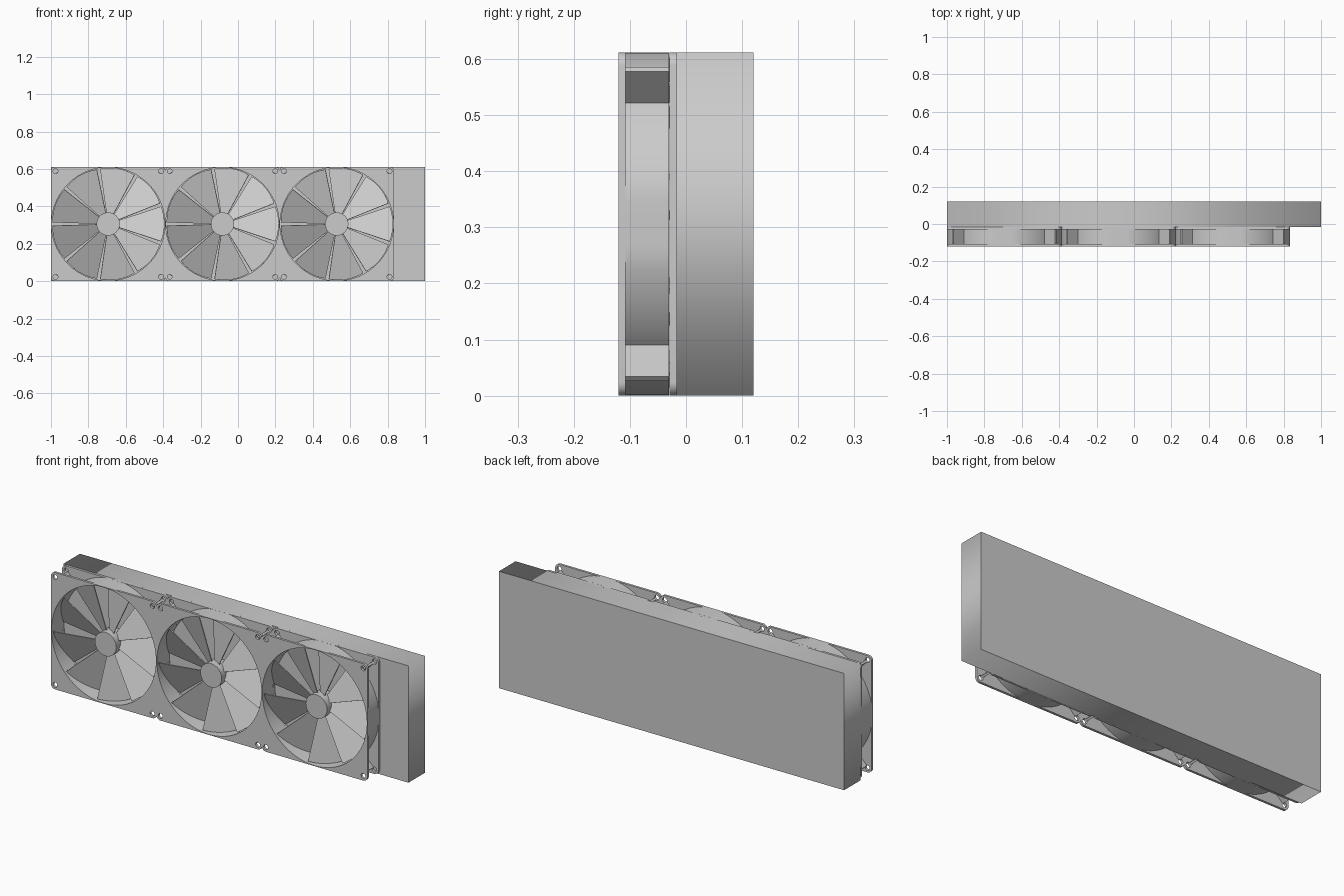
import bpy, bmesh
from math import cos, sin, pi, radians
from mathutils import Matrix, Vector

cube = bpy.data.objects.get("Cube")
if cube:
    bpy.data.objects.remove(cube, do_unlink=True)

HALF = 0.306          # half width of a fan and half height of the radiator
BORE = 0.303          # inner radius of the fan duct
FAN_Y = -0.069        # middle of the fan depth
UPRIGHT = Matrix.Rotation(pi / 2, 4, 'X')
DIAGONALS = [(1, 1), (-1, 1), (-1, -1), (1, -1)]

grey = bpy.data.materials.new("light_grey")
grey.use_nodes = True
grey.diffuse_color = (0.6, 0.6, 0.6, 1)
grey.node_tree.nodes["Principled BSDF"].inputs["Base Color"].default_value = (0.6, 0.6, 0.6, 1)


def arc(radius, start, end, steps, cx=0, cy=0):
    angles = [start + (end - start) * i / steps for i in range(steps + 1)]
    return [(cx + radius * cos(a), cy + radius * sin(a)) for a in angles]


def circle(radius, steps, cx=0, cy=0):
    return arc(radius, 0, 2 * pi, steps, cx, cy)[:-1]


def plate(name, outlines, depth):
    """Mesh of a flat shape with holes, extruded evenly about its plane."""
    curve = bpy.data.curves.new(name, 'CURVE')
    curve.dimensions = '2D'
    curve.fill_mode = 'BOTH'
    curve.extrude = depth / 2
    for points in outlines:
        spline = curve.splines.new('POLY')
        spline.points.add(len(points) - 1)
        for p, (x, y) in zip(spline.points, points):
            p.co = (x, y, 0, 1)
        spline.use_cyclic_u = True
    temp = bpy.data.objects.new(name, curve)
    bpy.context.collection.objects.link(temp)
    bpy.context.view_layer.update()
    graph = bpy.context.evaluated_depsgraph_get()
    mesh = bpy.data.meshes.new_from_object(temp.evaluated_get(graph))
    bpy.data.objects.remove(temp, do_unlink=True)
    bpy.data.curves.remove(curve)
    bm = bmesh.new()
    bm.from_mesh(mesh)
    bmesh.ops.remove_doubles(bm, verts=bm.verts, dist=1e-5)
    bmesh.ops.recalc_face_normals(bm, faces=bm.faces)
    bm.to_mesh(mesh)
    bm.free()
    mesh.name = name
    mesh.materials.clear()
    mesh.materials.append(grey)
    return mesh


def place(name, mesh, matrix):
    obj = bpy.data.objects.new(name, mesh)
    bpy.context.collection.objects.link(obj)
    obj.matrix_world = matrix
    return obj


def rectangle(x0, x1, y0, y1):
    return [(x0, y0), (x1, y0), (x1, y1), (x0, y1)]


# Flange: rounded square with the bore and four screw holes
corner = 0.024
inset = HALF - corner
border = []
for i, (sx, sy) in enumerate(DIAGONALS):
    border += arc(corner, i * pi / 2, (i + 1) * pi / 2, 8, sx * inset, sy * inset)
holes = [circle(0.013, 20, sx * inset, sy * inset) for sx, sy in DIAGONALS]
flange = plate("flange", [border, circle(BORE, 96)] + holes, 0.0125)

# Duct: ring trimmed flush with the sides of the square
trimmed = [(max(-HALF, min(HALF, x)), max(-HALF, min(HALF, y))) for x, y in circle(0.311, 96)]
duct = plate("duct", [trimmed, circle(BORE, 96)], 0.078)

# Corner web, hub and a flat sector blade
web = plate("corner_web", [rectangle(0.305, 0.39, -0.0055, 0.0055)], 0.078)
hub = plate("hub", [circle(0.062, 48)], 0.075)
half_angle = radians(20)
sector = arc(0.301, -half_angle, half_angle, 12) + arc(0.05, half_angle, -half_angle, 4)
blade = plate("blade", [sector], 0.004)
PITCH = Matrix.Rotation(radians(-25), 4, 'X')

parts = []
for side, cx in (("right", -0.694), ("middle", -0.083), ("left", 0.528)):
    def at(y):
        return Matrix.Translation(Vector((cx, y, HALF))) @ UPRIGHT

    parts.append(place(side + "_front_flange", flange, at(-0.1142)))
    parts.append(place(side + "_back_flange", flange, at(-0.0233)))
    parts.append(place(side + "_duct", duct, at(FAN_Y)))
    parts.append(place(side + "_hub", hub, at(-0.0675)))
    for i in range(4):
        turn = Matrix.Rotation(pi / 4 + i * pi / 2, 4, 'Z')
        parts.append(place(f"{side}_corner_web_{i + 1}", web, at(FAN_Y) @ turn))
    for i in range(9):
        turn = Matrix.Rotation(2 * pi * i / 9, 4, 'Z')
        parts.append(place(f"{side}_blade_{i + 1}", blade, at(FAN_Y) @ turn @ PITCH))

# Radiator block behind the fans
block = plate("radiator", [rectangle(-1, 1, -HALF, HALF)], 0.137)
place("radiator", block, Matrix.Translation(Vector((0, 0.0515, HALF))) @ UPRIGHT)

# Smooth the round walls, keep the rims sharp
bpy.ops.object.select_all(action='DESELECT')
for obj in parts:
    obj.select_set(True)
bpy.context.view_layer.objects.active = parts[0]
bpy.ops.object.shade_smooth_by_angle(angle=radians(30))
